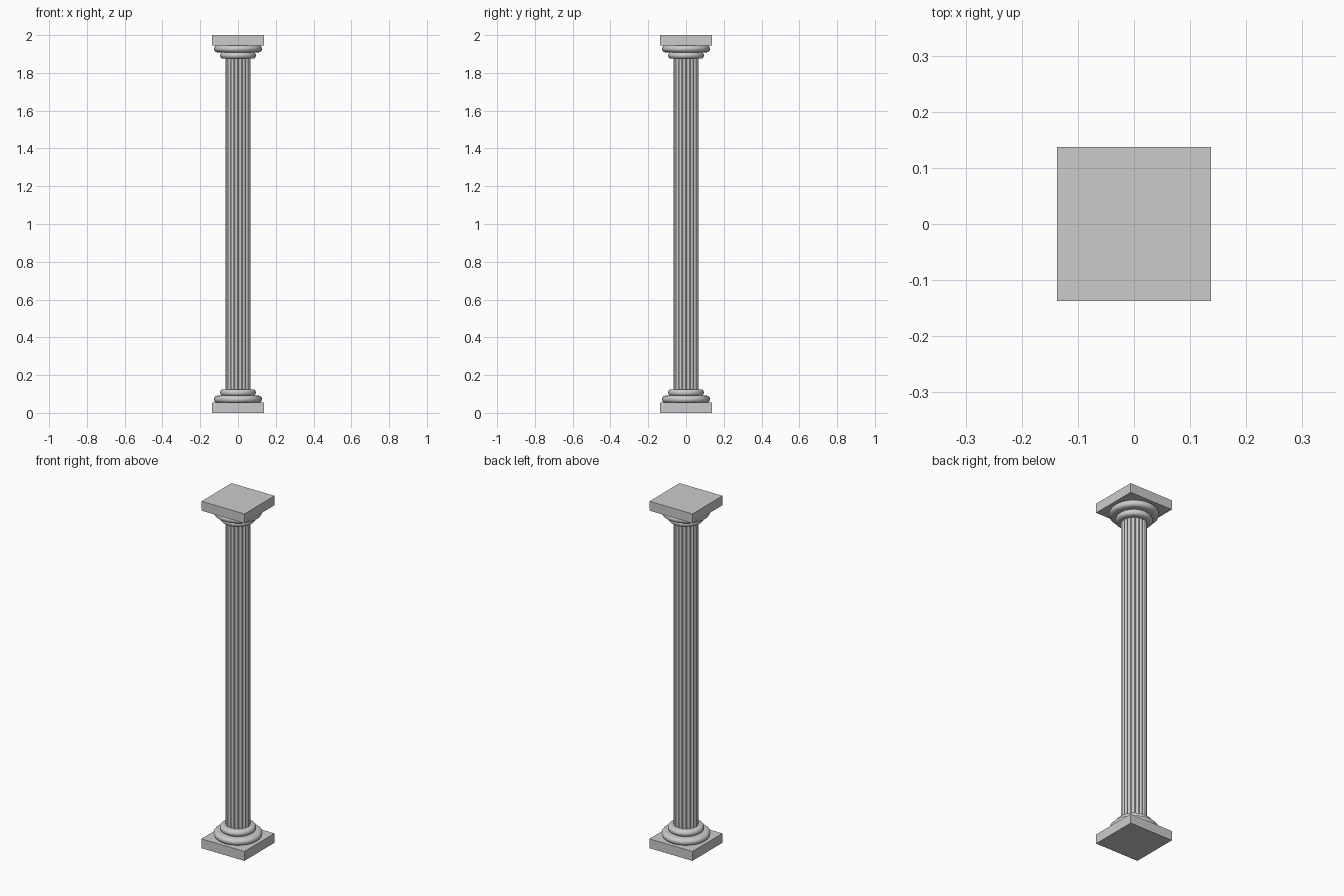
import bpy, bmesh
from math import pi, sin, cos

if "Cube" in bpy.data.objects:
    bpy.data.objects.remove(bpy.data.objects["Cube"])

FLUTES = 20


def finish(name, bm, smooth=True):
    bmesh.ops.recalc_face_normals(bm, faces=bm.faces[:])
    mesh = bpy.data.meshes.new(name)
    bm.to_mesh(mesh)
    bm.free()
    obj = bpy.data.objects.new(name, mesh)
    bpy.context.collection.objects.link(obj)
    if smooth:
        bpy.ops.object.select_all(action='DESELECT')
        obj.select_set(True)
        bpy.context.view_layer.objects.active = obj
        bpy.ops.object.shade_smooth_by_angle(angle=pi / 6)
    return obj


def loft(bm, rings):
    """Skin a stack of equal-length closed loops and cap both ends."""
    loops = [[bm.verts.new(p) for p in ring] for ring in rings]
    for a, b in zip(loops, loops[1:]):
        n = len(a)
        for i in range(n):
            j = (i + 1) % n
            bm.faces.new((a[i], a[j], b[j], b[i]))
    bm.faces.new(loops[0][::-1])
    bm.faces.new(loops[-1])


def slab(name, half, z0, z1):
    bm = bmesh.new()
    loft(bm, [[(x * half, y * half, z) for x, y in ((-1, -1), (1, -1), (1, 1), (-1, 1))]
              for z in (z0, z1)])
    finish(name, bm, smooth=False)


def rounded_ring(name, radius, z0, z1, sides=64, steps=12):
    """Solid disc with a half-round rim."""
    r, mid = (z1 - z0) / 2, (z0 + z1) / 2
    bm = bmesh.new()
    rings = []
    for k in range(steps + 1):
        a = -pi / 2 + pi * k / steps
        rad, z = radius - r + r * cos(a), mid + r * sin(a)
        rings.append([(rad * cos(2 * pi * i / sides), rad * sin(2 * pi * i / sides), z)
                      for i in range(sides)])
    loft(bm, rings)
    finish(name, bm)


def fluted_shaft(name, radius, depth, z0, z1, steps=8, land=0.16):
    """Column shaft with concave grooves separated by narrow flat lands."""
    section = []
    for f in range(FLUTES):
        for k in range(steps + 1):
            t = k / steps
            a = 2 * pi / FLUTES * (f + land / 2 + (1 - land) * t)
            rad = radius - depth * (1 - (2 * t - 1) ** 2) ** 0.7
            section.append((rad * cos(a), rad * sin(a)))
    bm = bmesh.new()
    loft(bm, [[(x, y, z) for x, y in section] for z in (z0, z1)])
    finish(name, bm)


# Shaft
fluted_shaft("fluted_shaft", 0.066, 0.007, 0.11, 1.89)

# Base and mirrored capital
for prefix, flip in (("base", False), ("capital", True)):
    def span(a, b):
        return (2 - b, 2 - a) if flip else (a, b)
    slab(prefix + "_square_slab", 0.137, *span(0, 0.054))
    rounded_ring(prefix + "_large_ring", 0.127, *span(0.053, 0.091))
    rounded_ring(prefix + "_small_ring", 0.095, *span(0.089, 0.125))
